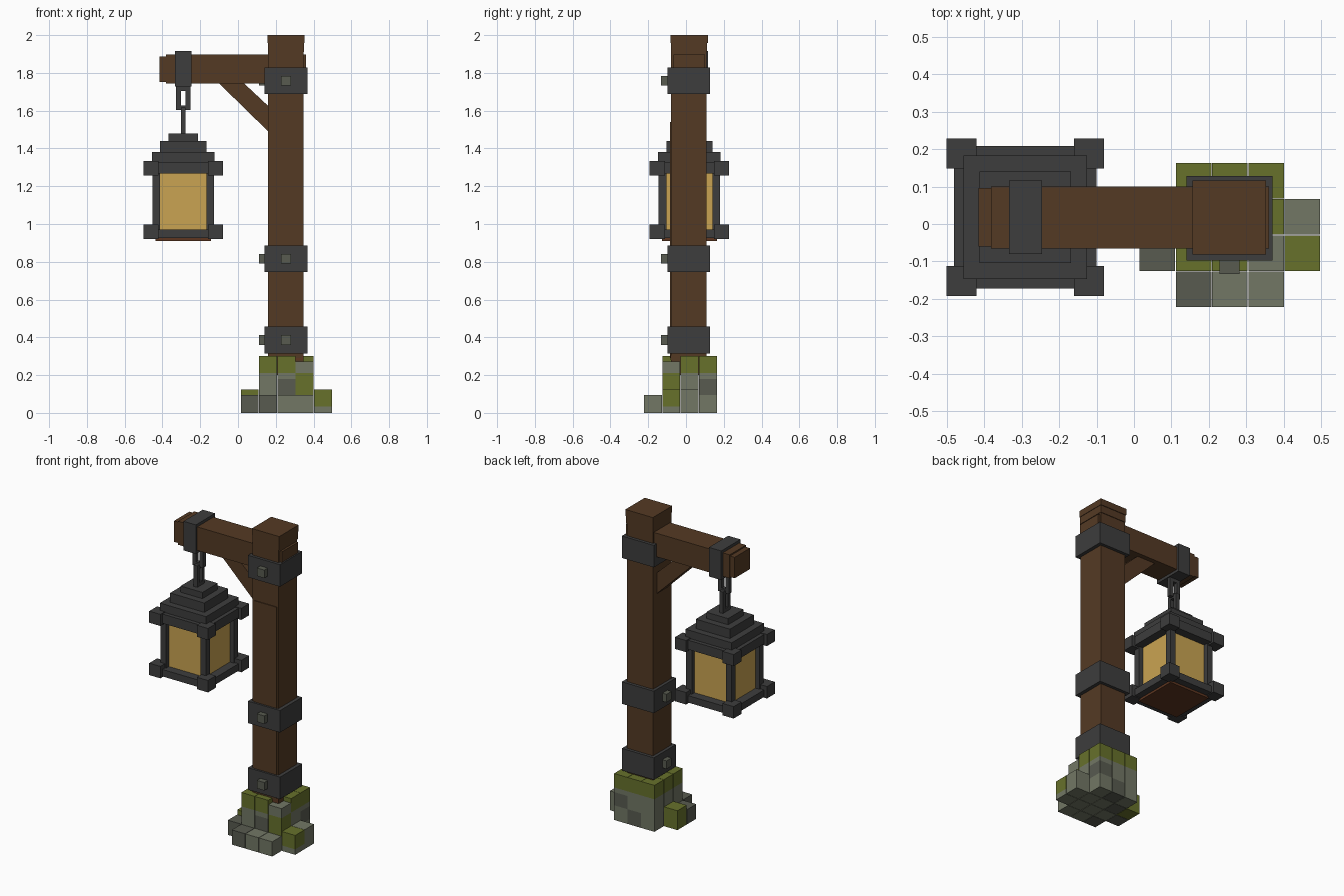
import bpy, bmesh

if "Cube" in bpy.data.objects:
    bpy.data.objects.remove(bpy.data.objects["Cube"])


def material(name, rgb):
    # convert 0-255 display colour to linear
    m = bpy.data.materials.new(name)
    lin = [((c / 255 + 0.055) / 1.055) ** 2.4 for c in rgb]
    m.diffuse_color = (*lin, 1)
    m.use_nodes = True
    m.node_tree.nodes["Principled BSDF"].inputs["Base Color"].default_value = m.diffuse_color
    return m


WOOD = material("brown wood", (84, 58, 36))
RED_WOOD = material("reddish wood", (94, 54, 32))
IRON = material("dark iron", (61, 61, 61))
AMBER = material("amber glass", (202, 164, 82))
LIGHT = material("light stone", (114, 119, 101))
DARK = material("dark stone", (88, 91, 80))
MOSS = material("moss green", (103, 113, 43))


def make(name, bm, mat):
    bmesh.ops.recalc_face_normals(bm, faces=bm.faces)
    me = bpy.data.meshes.new(name)
    bm.to_mesh(me)
    bm.free()
    me.materials.append(mat)
    ob = bpy.data.objects.new(name, me)
    bpy.context.collection.objects.link(ob)
    return ob


def add_box(bm, x0, x1, y0, y1, z0, z1):
    vs = bmesh.ops.create_cube(bm, size=1)["verts"]
    for v in vs:
        v.co = (x1 if v.co.x > 0 else x0, y1 if v.co.y > 0 else y0, z1 if v.co.z > 0 else z0)


def boxes(name, mat, *specs):
    bm = bmesh.new()
    for s in specs:
        add_box(bm, *s)
    return make(name, bm, mat)


# Post with stepped cap and thin front plank
boxes("post", WOOD, (0.16, 0.346, -0.08, 0.108, 0.2, 1.91))
boxes("post_front_plank", WOOD, (0.175, 0.335, -0.085, -0.07, 0.29, 1.54))
boxes("post_foot", RED_WOOD, (0.163, 0.343, -0.083, 0.105, 0.28, 0.305))
boxes("post_cap", WOOD, (0.159, 0.349, -0.08, 0.112, 1.91, 1.958),
      (0.156, 0.352, -0.082, 0.116, 1.958, 2.0))

# Cross beam with a stepped end
boxes("beam", WOOD, (-0.382, 0.36, -0.066, 0.1, 1.745, 1.897))
boxes("beam_end", WOOD, (-0.415, -0.38, -0.06, 0.096, 1.753, 1.888))

# Diagonal brace: profile extruded along y
bm = bmesh.new()
profile = [(-0.106, 1.75), (0.026, 1.75), (0.165, 1.62), (0.165, 1.485)]
face = bm.faces.new([bm.verts.new((x, -0.035, z)) for x, z in profile])
ext = bmesh.ops.extrude_face_region(bm, geom=[face])["geom"]
bmesh.ops.translate(bm, vec=(0, 0.105, 0), verts=[g for g in ext if isinstance(g, bmesh.types.BMVert)])
make("brace", bm, WOOD)

# Iron bands with bolts on the front and left
for name, z in (("lower", 0.386), ("middle", 0.816), ("upper", 1.758)):
    boxes(name + "_band", IRON, (0.14, 0.369, -0.098, 0.128, z - 0.071, z + 0.071))
    boxes(name + "_bolts", DARK,
          (0.228, 0.281, -0.133, -0.09, z - 0.026, z + 0.026),
          (0.11, 0.15, -0.01, 0.042, z - 0.026, z + 0.026))

# Strap round the beam
CX, CY = -0.29, 0.018
boxes("beam_strap", IRON, (CX - 0.043, CX + 0.045, -0.08, 0.116, 1.727, 1.915))


def link(name, z0, z1, along_y):
    w, t, b = 0.038, 0.013, 0.025
    parts = [(-w, -t, z0, z1), (t, w, z0, z1), (-t, t, z0, z0 + b), (-t, t, z1 - b, z1)]
    if along_y:
        sp = [(CX - t, CX + t, CY + a, CY + c, p, q) for a, c, p, q in parts]
    else:
        sp = [(CX + a, CX + c, CY - t, CY + t, p, q) for a, c, p, q in parts]
    boxes(name, IRON, *sp)


# Chain
link("upper_chain_link", 1.603, 1.73, False)
link("lower_chain_link", 1.478, 1.618, True)


def square(h, z0, z1):
    return (CX - h, CX + h, CY - h, CY + h, z0, z1)


# Lantern roof tiers, glass and base
boxes("lantern_roof", IRON, square(0.165, 1.32, 1.38), square(0.122, 1.38, 1.44),
      square(0.078, 1.44, 1.48))
boxes("lantern_glass", AMBER, square(0.135, 0.95, 1.3))
boxes("lantern_base", RED_WOOD, square(0.146, 0.91, 0.95))

# Lantern frame: corner posts, corner blocks and rails
posts, blocks, rails = [], [], []
for sx in (-1, 1):
    for sy in (-1, 1):
        def corner(a, b, z0, z1):
            xs = sorted((CX + sx * a, CX + sx * b))
            ys = sorted((CY + sy * a, CY + sy * b))
            return (*xs, *ys, z0, z1)
        posts.append(corner(0.122, 0.163, 0.95, 1.3))
        blocks += [corner(0.13, 0.21, 0.92, 0.997), corner(0.13, 0.21, 1.258, 1.333)]
for z0, z1 in ((0.925, 0.97), (1.268, 1.328)):
    for s in (-1, 1):
        a, b = sorted((s * 0.13, s * 0.19))
        rails.append((CX + a, CX + b, CY - 0.16, CY + 0.16, z0, z1))
        rails.append((CX - 0.13, CX + 0.13, CY + a, CY + b, z0, z1))
boxes("lantern_posts", IRON, *posts)
boxes("lantern_corner_blocks", IRON, *blocks)
boxes("lantern_rails", IRON, *rails)

# Stone foundation on a grid of cells
X0, Y0, S = 0.014, -0.223, 0.0967


def stone(i, j, z0, z1, mat):
    g = 0.001
    boxes("foundation_stone", mat, (X0 + i * S + g, X0 + (i + 1) * S - g,
                                    Y0 + j * S + g, Y0 + (j + 1) * S - g, z0, z1))


# Low outer stones
for i, j, h, mat in ((1, 0, 0.095, DARK), (2, 0, 0.095, LIGHT), (3, 0, 0.095, LIGHT),
                     (0, 1, 0.095, DARK), (0, 2, 0.125, MOSS), (4, 2, 0.125, LIGHT)):
    stone(i, j, 0.0, h, mat)
stone(4, 1, 0.0, 0.035, LIGHT)
stone(4, 1, 0.035, 0.125, MOSS)

# Core courses, mossy on top
dark_cells = {(2, 1, 1), (3, 3, 1), (1, 2, 0), (2, 3, 0)}
for i in (1, 2, 3):
    for j in (1, 2, 3):
        for k, (z0, z1) in enumerate(((0.0, 0.095), (0.095, 0.18), (0.18, 0.21), (0.21, 0.3))):
            mat = MOSS if k == 3 else DARK if (i, j, k) in dark_cells else LIGHT
            if (i, j) == (3, 1):
                mat = MOSS if k in (1, 2) else LIGHT
                z1 = min(z1, 0.272)
            stone(i, j, z0, z1, mat)
